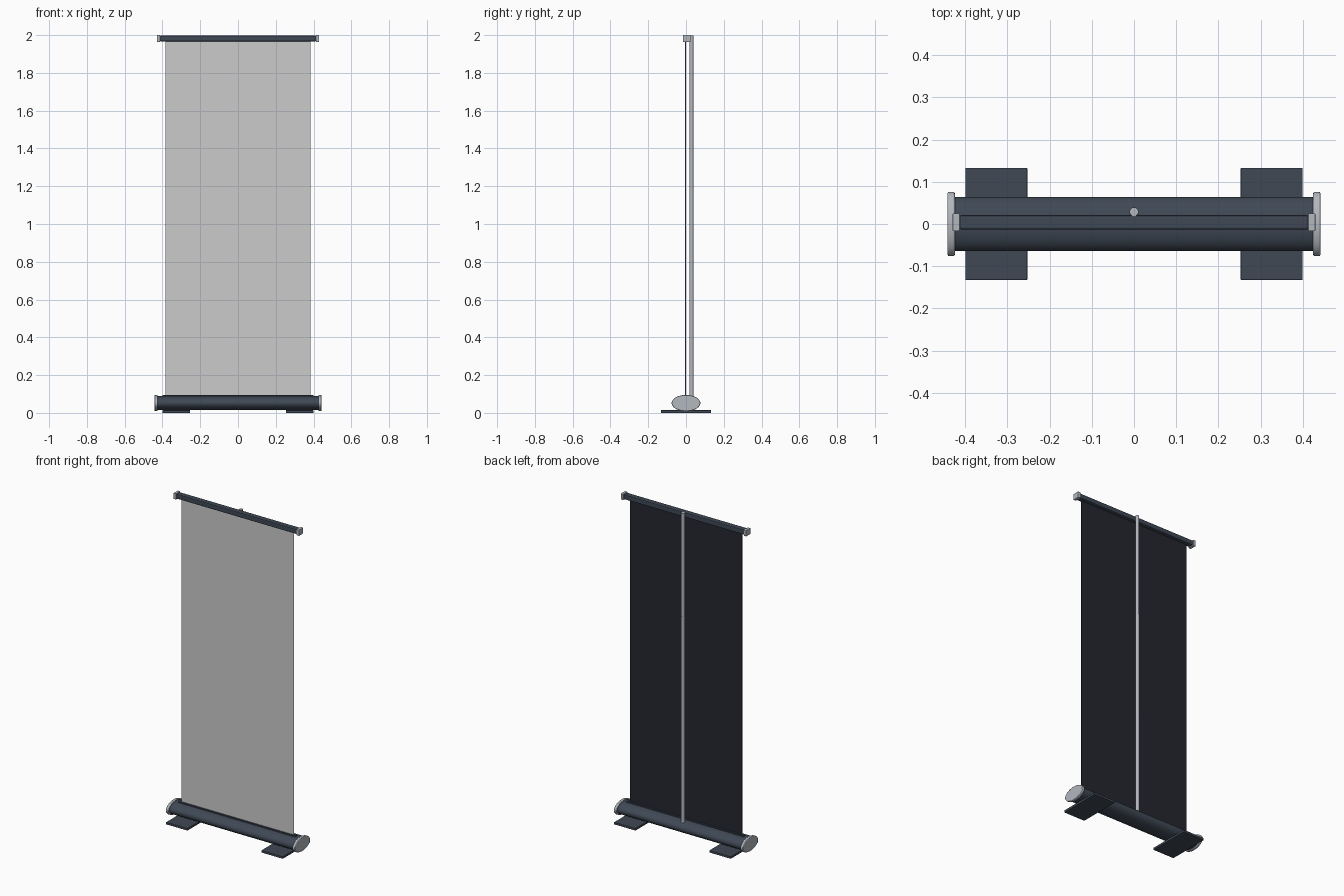
import bpy, bmesh, math
from mathutils import Matrix

if "Cube" in bpy.data.objects:
    bpy.data.objects.remove(bpy.data.objects["Cube"])


def material(name, rgb):
    m = bpy.data.materials.new(name)
    m.diffuse_color = (*rgb, 1)
    m.use_nodes = True
    m.node_tree.nodes["Principled BSDF"].inputs["Base Color"].default_value = m.diffuse_color
    return m


slate = material("slate", (0.05, 0.065, 0.09))
metal = material("metal", (0.45, 0.48, 0.52))
dark = material("dark_cloth", (0.018, 0.02, 0.028))


def finish(name, bm, mat, bevel=0, smooth=False):
    me = bpy.data.meshes.new(name)
    bm.to_mesh(me)
    bm.free()
    ob = bpy.data.objects.new(name, me)
    bpy.context.collection.objects.link(ob)
    if mat:
        me.materials.append(mat)
    if bevel:
        b = ob.modifiers.new("bevel", 'BEVEL')
        b.width, b.segments, b.limit_method = bevel, 2, 'ANGLE'
        b.angle_limit = math.radians(50)
    if smooth:
        bpy.context.view_layer.objects.active = ob
        ob.select_set(True)
        bpy.ops.object.shade_smooth_by_angle(angle=math.radians(35))
        ob.select_set(False)
    return ob


def box(name, x, y, z, mat=None, bevel=0):
    bm = bmesh.new()
    c = [(a + b) / 2 for a, b in (x, y, z)]
    s = [b - a for a, b in (x, y, z)]
    bmesh.ops.create_cube(bm, size=1, matrix=Matrix.Translation(c) @ Matrix.Diagonal((*s, 1)))
    return finish(name, bm, mat, bevel)


def oval_bar(name, x, ry, z, rz, mat, bevel=0):
    # elliptical bar running along x
    bm = bmesh.new()
    mtx = (Matrix.Translation(((x[0] + x[1]) / 2, 0, z))
           @ Matrix.Diagonal((x[1] - x[0], ry, rz, 1))
           @ Matrix.Rotation(math.pi / 2, 4, 'Y'))
    bmesh.ops.create_cone(bm, cap_ends=True, segments=48, radius1=1, radius2=1, depth=1, matrix=mtx)
    return finish(name, bm, mat, bevel, True)


def rod(name, y, z, r, mat):
    bm = bmesh.new()
    bmesh.ops.create_cone(bm, cap_ends=True, segments=24, radius1=r, radius2=r, depth=z[1] - z[0],
                          matrix=Matrix.Translation((0, y, (z[0] + z[1]) / 2)))
    return finish(name, bm, mat, 0, True)


# Base cassette with the slot lip the banner rises from
oval_bar("base_cassette", (-0.426, 0.426), 0.064, 0.052, 0.038, slate)
box("slot_lip", (-0.40, 0.40), (-0.012, 0.009), (0.08, 0.096), slate)

# Mirrored end caps, feet and rail caps
for side, s in (("left", -1), ("right", 1)):
    def span(a, b):
        return tuple(sorted((s * a, s * b)))
    oval_bar(side + "_base_cap", span(0.425, 0.442), 0.076, 0.052, 0.043, metal, 0.003)
    box(side + "_foot", span(0.253, 0.40), (-0.133, 0.133), (0, 0.014), slate, 0.002)
    box(side + "_rail_cap", span(0.413, 0.43), (-0.017, 0.025), (1.963, 2.0), metal, 0.002)

# Banner: printed front sheet and dark backing
box("banner_front", (-0.385, 0.385), (-0.004, -0.002), (0.08, 1.98))
box("banner_backing", (-0.385, 0.385), (-0.002, 0.0), (0.08, 1.98), dark)

# Top rail
box("top_rail", (-0.414, 0.414), (-0.013, 0.021), (1.967, 1.997), slate, 0.005)

# Telescoping support pole
for i, (z, r) in enumerate((((0.07, 0.72), 0.0115), ((0.72, 1.36), 0.011), ((1.36, 1.998), 0.0105))):
    rod(f"pole_section_{i + 1}", 0.029, z, r, metal)
